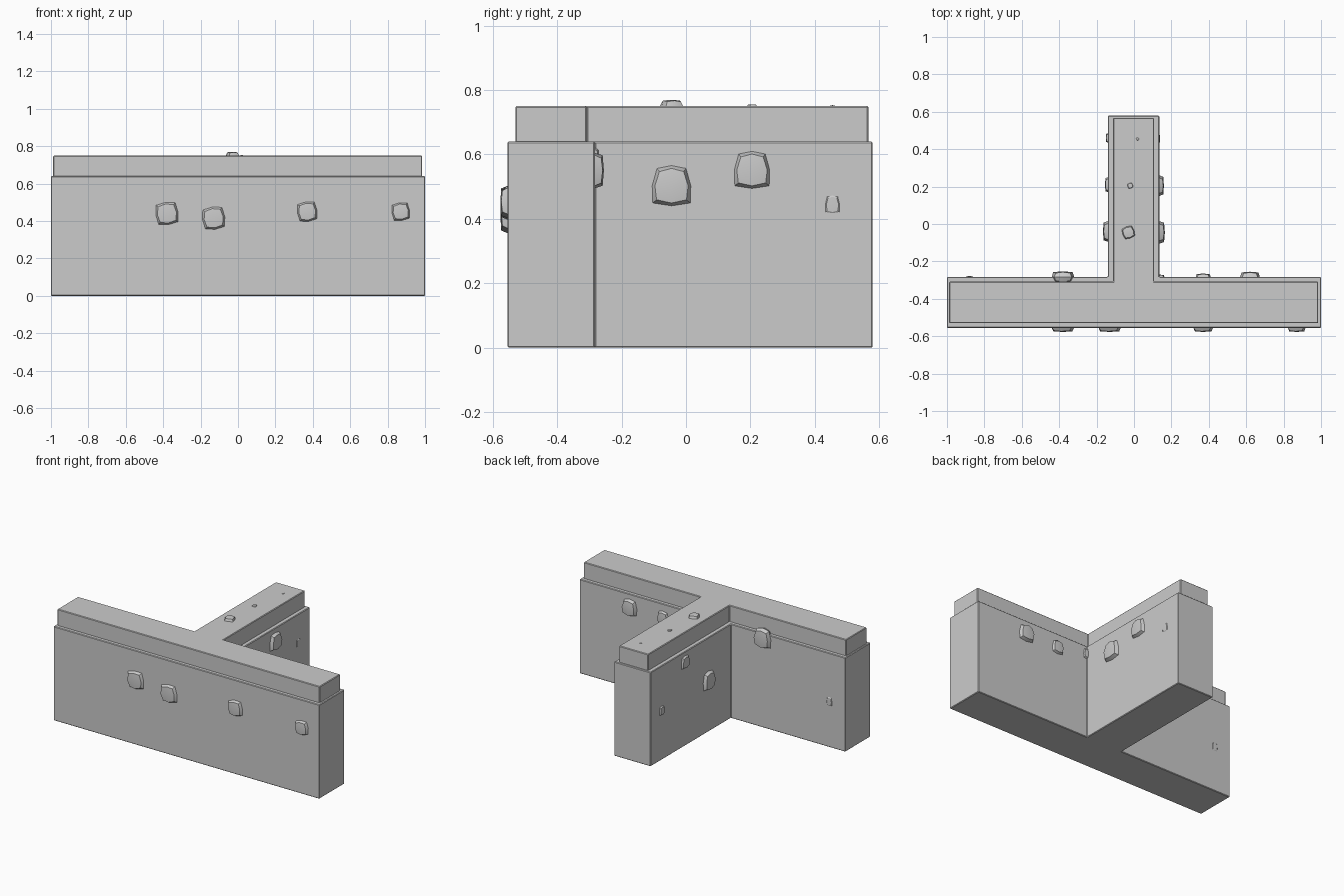
import bpy, bmesh
from math import radians
from mathutils import Matrix, Vector

if "Cube" in bpy.data.objects:
    bpy.data.objects.remove(bpy.data.objects["Cube"])


def t_wall(name, x0, x1, y0, y1, s0, s1, y2, z0, z1):
    """T-shaped plan extruded upward, with finely worn edges."""
    plan = [(x0, y0), (x1, y0), (x1, y1), (s1, y1), (s1, y2), (s0, y2), (s0, y1), (x0, y1)]
    bm = bmesh.new()
    face = bm.faces.new([bm.verts.new((x, y, z0)) for x, y in plan])
    ext = bmesh.ops.extrude_face_region(bm, geom=[face])
    for v in ext["geom"]:
        if isinstance(v, bmesh.types.BMVert):
            v.co.z = z1
    bmesh.ops.recalc_face_normals(bm, faces=bm.faces)
    me = bpy.data.meshes.new(name)
    bm.to_mesh(me)
    bm.free()
    ob = bpy.data.objects.new(name, me)
    bpy.context.collection.objects.link(ob)
    bev = ob.modifiers.new("worn_edges", "BEVEL")
    bev.width = 0.004
    bev.segments = 1


def stone(name, centre, normal, width, height, depth, turn=0, taper=0.0):
    """Rounded, faceted stone half sunk into a wall; depth is how far it sticks out."""
    bm = bmesh.new()
    bmesh.ops.create_cube(bm, size=2)
    bmesh.ops.subdivide_edges(bm, edges=bm.edges, cuts=1, use_grid_fill=True)
    for v in bm.verts:
        n = sum(abs(c) > 0.5 for c in v.co)
        v.co *= {1: 1.0, 2: 0.86, 3: 0.7}[n]
        v.co.x *= 1 - taper * v.co.y
    n = Vector(normal)
    up = Vector((0, 1, 0)) if abs(n.z) > 0.5 else Vector((0, 0, 1))
    side = up.cross(n)
    basis = Matrix((side, up, n)).transposed().to_4x4()
    size = Matrix.Diagonal((width / 2, height / 2, depth, 1))
    bm.transform(Matrix.Translation(centre) @ basis @ Matrix.Rotation(radians(turn), 4, "Z") @ size)
    me = bpy.data.meshes.new(name)
    bm.to_mesh(me)
    bm.free()
    ob = bpy.data.objects.new(name, me)
    bpy.context.collection.objects.link(ob)
    bpy.context.view_layer.objects.active = ob
    ob.select_set(True)
    bpy.ops.object.shade_smooth_by_angle(angle=radians(30))
    ob.select_set(False)


# Main wall and the narrower coping on top
t_wall("wall", -1, 1, -0.555, -0.283, -0.14, 0.135, 0.58, 0, 0.64)
t_wall("coping", -0.988, 0.985, -0.53, -0.308, -0.112, 0.107, 0.567, 0.63, 0.75)

# Stones on the front face: x, z, size, turn
for i, (x, z, s, a) in enumerate([(-0.38, 0.44, 0.12, 8), (-0.13, 0.415, 0.12, 8),
                                  (0.37, 0.45, 0.105, 8), (0.87, 0.45, 0.095, 8)]):
    stone(f"front_stone_{i}", (x, -0.555, z), (0, -1, 0), s, s, 0.022, a)

# Stones on the back of the bar: x, z, width, height, depth
for i, (x, z, w, h, d) in enumerate([(-0.38, 0.61, 0.12, 0.13, 0.03), (0.37, 0.545, 0.08, 0.09, 0.018),
                                     (0.62, 0.55, 0.105, 0.11, 0.028), (0.14, 0.585, 0.045, 0.07, 0.012),
                                     (-0.88, 0.31, 0.04, 0.06, 0.004)]):
    stone(f"back_stone_{i}", (x, -0.283, z), (0, 1, 0), w, h, d, 0, 0.12)

# Stones on both sides of the stem: y, z, width, height, depth
for i, (y, z, w, h, d) in enumerate([(-0.045, 0.503, 0.12, 0.125, 0.03), (0.205, 0.552, 0.11, 0.115, 0.025),
                                     (0.455, 0.445, 0.044, 0.055, 0.004)]):
    stone(f"stem_right_stone_{i}", (0.135, y, z), (1, 0, 0), w, h, d, 0, 0.15)
for i, (y, z, w, h, d) in enumerate([(-0.04, 0.35, 0.11, 0.125, 0.026), (0.21, 0.57, 0.08, 0.085, 0.015),
                                     (0.46, 0.335, 0.05, 0.06, 0.01)]):
    stone(f"stem_left_stone_{i}", (-0.14, y, z), (-1, 0, 0), w, h, d, 0, 0.12)

# Stones poking through the coping: x, y, size, height
for i, (x, y, s, h) in enumerate([(-0.03, -0.045, 0.065, 0.02), (-0.02, 0.205, 0.028, 0.006),
                                  (0.02, 0.455, 0.015, 0.003)]):
    stone(f"top_stone_{i}", (x, y, 0.75), (0, 0, 1), s, s, h, 20)
